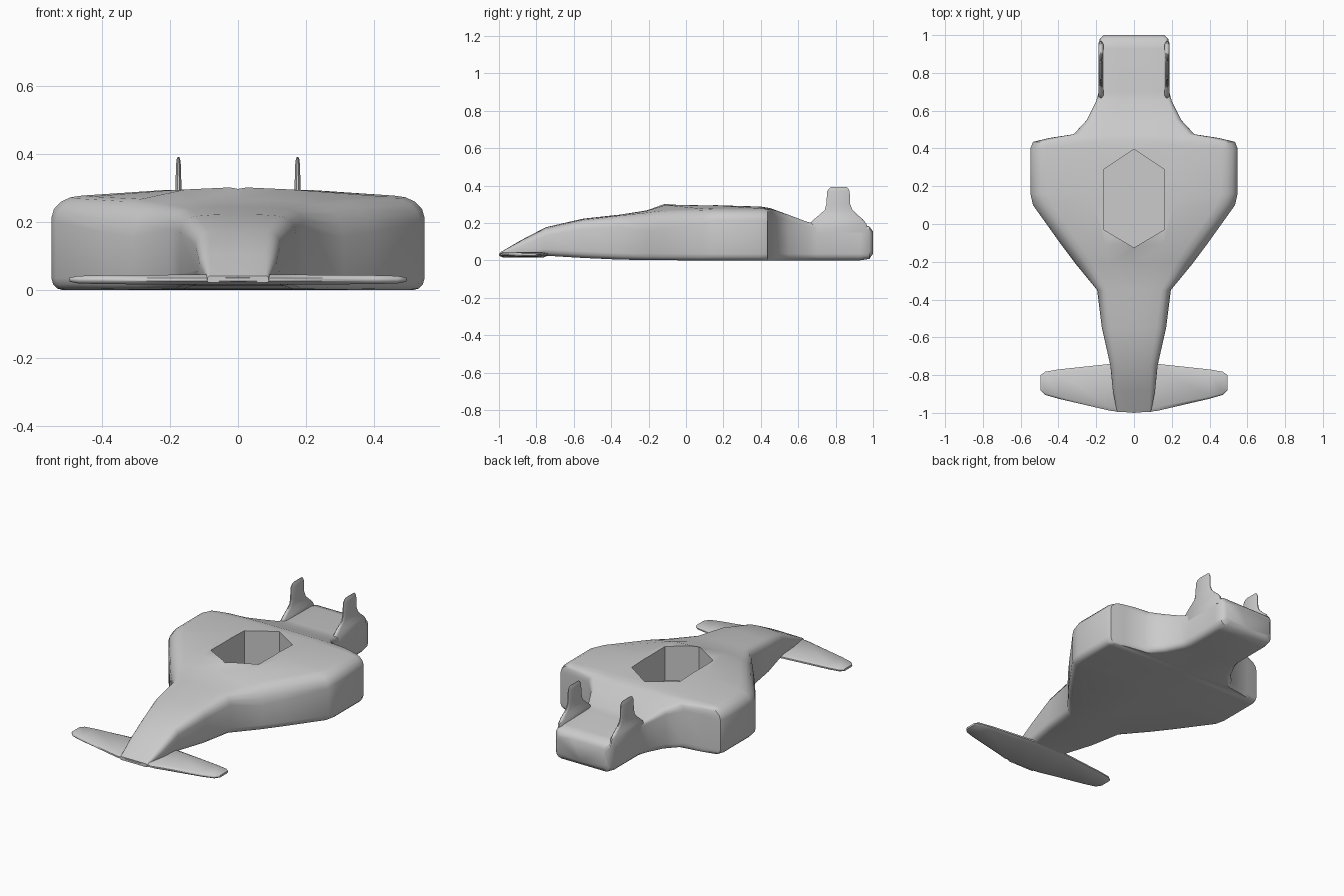
import bpy, bmesh, math

if "Cube" in bpy.data.objects:
    bpy.data.objects.remove(bpy.data.objects["Cube"])


def make(name, bm):
    bmesh.ops.recalc_face_normals(bm, faces=bm.faces)
    me = bpy.data.meshes.new(name)
    bm.to_mesh(me)
    bm.free()
    ob = bpy.data.objects.new(name, me)
    bpy.context.collection.objects.link(ob)
    return ob


def select(ob):
    bpy.ops.object.select_all(action='DESELECT')
    ob.select_set(True)
    bpy.context.view_layer.objects.active = ob


def smooth(ob, angle):
    select(ob)
    bpy.ops.object.shade_smooth_by_angle(angle=math.radians(angle))


def loft(name, rings):
    bm = bmesh.new()
    rows = [[bm.verts.new(p) for p in r] for r in rings]
    n = len(rows[0])
    for a, b in zip(rows, rows[1:]):
        for i in range(n):
            bm.faces.new((a[i], a[(i + 1) % n], b[(i + 1) % n], b[i]))
    bm.faces.new(rows[0])
    bm.faces.new(rows[-1][::-1])
    return make(name, bm)


def section(y, w, zt, zb, cx, cz, crown):
    # rounded, slightly crowned body cross-section
    half = [(0.4 * w, zt + crown * 0.8)]
    for k in range(5):
        t = math.pi / 2 * k / 4
        half.append((w - cx + cx * math.sin(t), zt - cz + cz * math.cos(t)))
    cb = min(0.035, (zt - zb) * 0.3)
    for k in range(4):
        t = math.pi / 2 * k / 3
        half.append((w - cb + cb * math.cos(t), zb + cb - cb * math.sin(t)))
    ring = [(0, zt + crown)] + half + [(0, zb)] + [(-x, z) for x, z in reversed(half)]
    return [(x, y, z) for x, z in ring]


# body: nose, side pods and tail (y, half width, top, bottom, corner x, corner z, crown)
stations = [
    (-0.995, .09, .042, .022, .01, .008, 0), (-0.88, .112, .106, .018, .03, .03, .003),
    (-0.75, .125, .172, .025, .04, .04, .005), (-0.55, .17, .218, .013, .05, .05, .005),
    (-0.35, .195, .24, .004, .05, .06, .005), (-0.21, .31, .255, .002, .09, .10, .012),
    (-0.11, .385, .268, .001, .10, .10, .035), (0.10, .535, .275, 0, .10, .075, .022),
    (0.16, .548, .278, 0, .09, .065, .02), (0.40, .548, .278, 0, .09, .065, .01),
    (0.435, .535, .276, 0, .09, .065, .006), (0.455, .45, .274, 0, .07, .05, .004),
    (0.475, .32, .268, 0, .04, .04, .002), (0.55, .25, .243, 0, .03, .03, 0),
    (0.65, .2, .205, 0, .02, .02, 0), (0.70, .187, .197, 0, .02, .02, 0),
    (0.93, .187, .193, 0, .02, .02, 0), (0.98, .182, .182, .008, .02, .02, 0),
    (1.0, .16, .155, .035, .02, .02, 0)]
body = loft("body", [section(*s) for s in stations])

# cockpit opening
hexagon = [(0, -.125), (.16, -.03), (.16, .29), (0, .395), (-.16, .29), (-.16, -.03)]
cutter = loft("cockpit_cutter", [[(x, y, z) for x, y in hexagon] for z in (.09, .5)])
cutter.hide_render = True
mod = body.modifiers.new("cockpit", 'BOOLEAN')
mod.object = cutter
mod.operation = 'DIFFERENCE'
mod.solver = 'EXACT'
select(body)
bpy.ops.object.modifier_apply(modifier=mod.name)
bpy.data.objects.remove(cutter)
smooth(body, 45)

# front wing: chord sections across x (x, leading y, trailing y, half thickness)
tips = [(.0, -1.0, -.735, .015), (.12, -.99, -.74, .015), (.40, -.925, -.77, .013),
        (.47, -.905, -.782, .011), (.495, -.88, -.80, .006)]
span = [(-x, a, b, t) for x, a, b, t in reversed(tips[1:])] + tips
rings = []
for x, a, b, t in span:
    c, h = (a + b) / 2, (b - a) / 2
    rings.append([(x, c + h * u, .031 + t * v) for u, v in
                  [(-1, -.3), (-.85, -1), (.8, -1), (1, -.3), (1, .3), (.8, 1), (-.85, 1), (-1, .3)]])
smooth(loft("front_wing", rings), 50)

# rear fins: horizontal slices (z, front y, back y, half thickness)
slices = [(.15, .66, .975, .012), (.195, .66, .965, .014), (.22, .685, .945, .013),
          (.245, .715, .915, .011), (.27, .742, .89, .01), (.30, .75, .878, .009),
          (.37, .755, .875, .007), (.385, .765, .868, .005), (.392, .775, .86, .002)]
for side, label in ((-1, "left"), (1, "right")):
    rings = []
    for z, a, b, t in slices:
        e = .015
        rings.append([(side * .175 + t * u, y, z) for u, y in
                      [(.3, a), (1, a + e), (1, b - e), (.3, b), (-.3, b), (-1, b - e), (-1, a + e), (-.3, a)]])
    smooth(loft("rear_fin_" + label, rings), 50)
